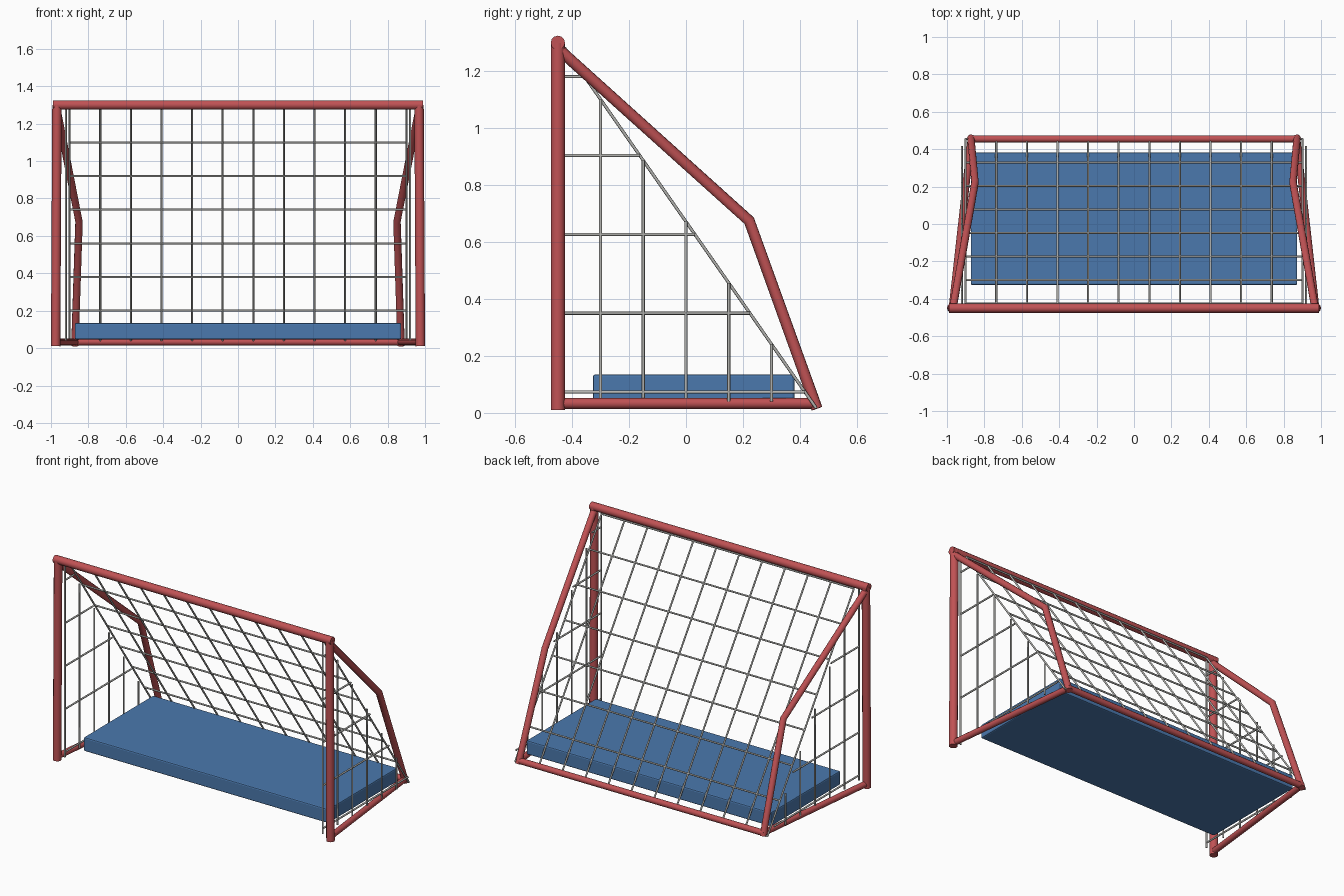
import bpy
from mathutils import Vector

cube = bpy.data.objects.get("Cube")
if cube:
    bpy.data.objects.remove(cube, do_unlink=True)


def material(name, rgb):
    mat = bpy.data.materials.new(name)
    mat.use_nodes = True
    mat.diffuse_color = (*rgb, 1)
    mat.node_tree.nodes["Principled BSDF"].inputs["Base Color"].default_value = (*rgb, 1)
    return mat


RED = material("red paint", (0.53, 0.085, 0.09))
GREY = material("grey net", (0.45, 0.45, 0.43))
BLUE = material("blue mat", (0.07, 0.19, 0.42))


def tubes(name, paths, radius, mat, detail):
    """Sweep a round tube along every path and return one mesh object."""
    curve = bpy.data.curves.new(name + " path", "CURVE")
    curve.dimensions = "3D"
    curve.bevel_depth = radius
    curve.bevel_resolution = detail
    curve.use_fill_caps = True
    for path in paths:
        spline = curve.splines.new("POLY")
        spline.points.add(len(path) - 1)
        for point, co in zip(spline.points, path):
            point.co = (*co, 1)
    temp = bpy.data.objects.new(name + " path", curve)
    bpy.context.collection.objects.link(temp)
    graph = bpy.context.evaluated_depsgraph_get()
    mesh = bpy.data.meshes.new_from_object(temp.evaluated_get(graph))
    bpy.data.objects.remove(temp, do_unlink=True)
    bpy.data.curves.remove(curve)
    mesh.name = name
    mesh.materials.clear()
    mesh.materials.append(mat)
    obj = bpy.data.objects.new(name, mesh)
    bpy.context.collection.objects.link(obj)
    bpy.ops.object.select_all(action="DESELECT")
    obj.select_set(True)
    bpy.context.view_layer.objects.active = obj
    bpy.ops.object.shade_smooth_by_angle(angle=0.8)
    return obj


# Sloping net plane, as depth at a height and height at a depth
NET_TOP, NET_LOW = Vector((-0.425, 1.28)), Vector((0.455, 0.02))
SLOPE = (NET_LOW.y - NET_TOP.y) / (NET_LOW.x - NET_TOP.x)


def net_y(z):
    return NET_TOP.x + (z - NET_TOP.y) / SLOPE


def net_z(y):
    return min(NET_TOP.y + (y - NET_TOP.x) * SLOPE, 1.29)


# Frame: crossbar and back ground bar
tubes("crossbar", [[(-0.99, -0.45, 1.3), (0.99, -0.45, 1.3)]], 0.025, RED, 4)
tubes("back_ground_bar", [[(-0.88, 0.455, 0.033), (0.88, 0.455, 0.033)]], 0.019, RED, 4)

for side, s in (("left", 1), ("right", -1)):
    # Post, ground rail and bent brace
    tubes(side + "_post", [[(s * 0.975, -0.45, 0.01), (s * 0.968, -0.45, 1.3)]], 0.025, RED, 4)
    tubes(side + "_ground_rail", [[(s * 0.972, -0.45, 0.033), (s * 0.87, 0.46, 0.033)]],
          0.019, RED, 4)
    tubes(side + "_brace", [[(s * 0.968, -0.45, 1.28), (s * 0.85, 0.222, 0.675),
                             (s * 0.872, 0.46, 0.015)]], 0.02, RED, 4)

    # Side net, cut off along the sloping net
    x = s * 0.92
    strands = []
    for i in range(6):
        y = -0.45 + 0.15 * i
        strands.append([(x, y, 0.04), (x, y, net_z(y))])
    for i in range(5):
        z = 0.073 + 0.277 * i
        strands.append([(x, -0.45, z), (x, net_y(z), z)])
    tubes(side + "_side_net", strands, 0.0055, GREY, 2)

# Back net
strands = []
for i in range(12):
    x = -0.9 + 1.8 * i / 11
    strands.append([(x, *NET_TOP), (x, *NET_LOW)])
for i in range(8):
    y, z = NET_TOP.lerp(NET_LOW, i / 7)
    strands.append([(-0.9, y, z), (0.9, y, z)])
tubes("back_net", strands, 0.0055, GREY, 2)

# Floor mat
bpy.ops.mesh.primitive_cube_add(size=1, location=(0, 0.027, 0.09))
mat_obj = bpy.context.object
mat_obj.name = "floor_mat"
mat_obj.scale = (1.745, 0.708, 0.09)
bpy.ops.object.transform_apply(location=False, rotation=False, scale=True)
mat_obj.data.materials.append(BLUE)
bevel = mat_obj.modifiers.new("soft edge", "BEVEL")
bevel.width = 0.008
bevel.segments = 2
